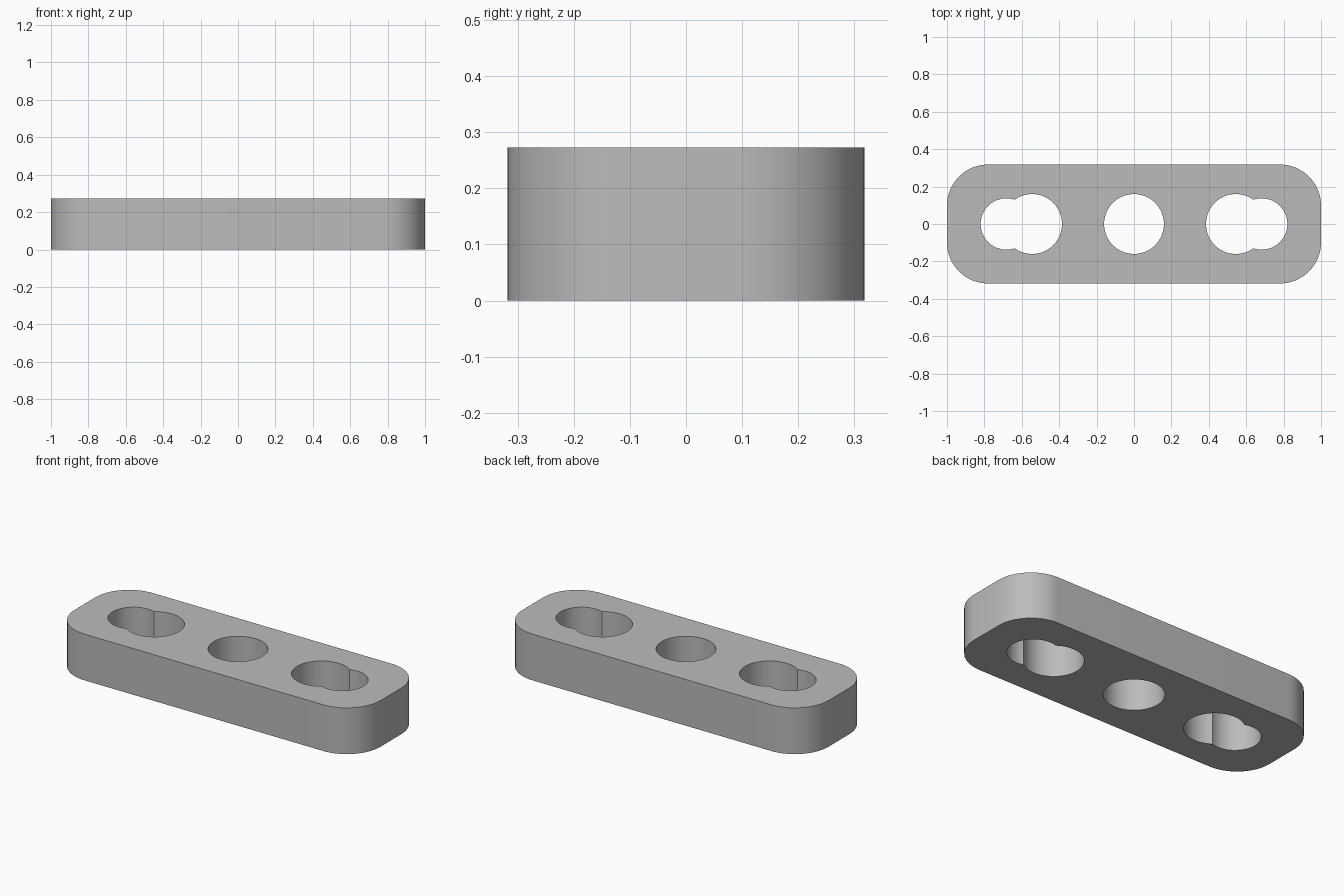
import bpy
import bmesh
from math import cos, sin, pi, acos, atan2, sqrt

old = bpy.data.objects.get("Cube")
if old:
    bpy.data.objects.remove(old, do_unlink=True)

HALF_WIDTH, HEIGHT = 0.318, 0.273
CORNER = 0.22
HOLE = 0.16
SLOT_X, END_X, END_R = 0.545, 0.683, 0.137


def arc(cx, cy, r, start, end, steps):
    """Points along an arc, both ends included."""
    angles = [start + (end - start) * i / steps for i in range(steps + 1)]
    return [(cx + r * cos(a), cy + r * sin(a)) for a in angles]


# Rounded rectangle outline
outline = []
for i, (sx, sy) in enumerate([(1, 1), (-1, 1), (-1, -1), (1, -1)]):
    outline += arc(sx * (1 - CORNER), sy * (HALF_WIDTH - CORNER), CORNER,
                   i * pi / 2, (i + 1) * pi / 2, 16)

# Round centre hole
centre_hole = arc(0, 0, HOLE, 0, 2 * pi, 64)[:-1]

# Keyhole opening: two overlapping circles meeting at a cusp
gap = END_X - SLOT_X
cusp_x = (gap ** 2 + HOLE ** 2 - END_R ** 2) / (2 * gap)
cusp_y = sqrt(HOLE ** 2 - cusp_x ** 2)
big = acos(cusp_x / HOLE)
small = atan2(cusp_y, cusp_x - gap)
keyhole = (arc(SLOT_X, 0, HOLE, big, 2 * pi - big, 48)[:-1]
           + arc(END_X, 0, END_R, -small, small, 36)[:-1])
mirrored = [(-x, y) for x, y in keyhole]

# Fill the outline around the openings, then extrude upwards
bm = bmesh.new()
edges = []
for loop in (outline, centre_hole, keyhole, mirrored):
    verts = [bm.verts.new((x, y, 0)) for x, y in loop]
    edges += [bm.edges.new((v, verts[i - 1])) for i, v in enumerate(verts)]
bmesh.ops.triangle_fill(bm, edges=edges, use_beauty=True, normal=(0, 0, 1))
result = bmesh.ops.extrude_face_region(bm, geom=bm.faces[:], use_keep_orig=True)
top = [g for g in result["geom"] if isinstance(g, bmesh.types.BMVert)]
bmesh.ops.translate(bm, verts=top, vec=(0, 0, HEIGHT))
bmesh.ops.recalc_face_normals(bm, faces=bm.faces[:])
mesh = bpy.data.meshes.new("slotted_plate")
bm.to_mesh(mesh)
bm.free()

plate = bpy.data.objects.new("slotted_plate", mesh)
bpy.context.collection.objects.link(plate)

# Plain grey finish
grey = bpy.data.materials.new("plain grey")
grey.use_nodes = True
colour = (0.5, 0.5, 0.5, 1)
grey.diffuse_color = colour
grey.node_tree.nodes["Principled BSDF"].inputs["Base Color"].default_value = colour
mesh.materials.append(grey)

# Smooth curved walls, crisp rims and cusps
bpy.ops.object.select_all(action="DESELECT")
plate.select_set(True)
bpy.context.view_layer.objects.active = plate
bpy.ops.object.shade_smooth_by_angle(angle=pi / 6)
